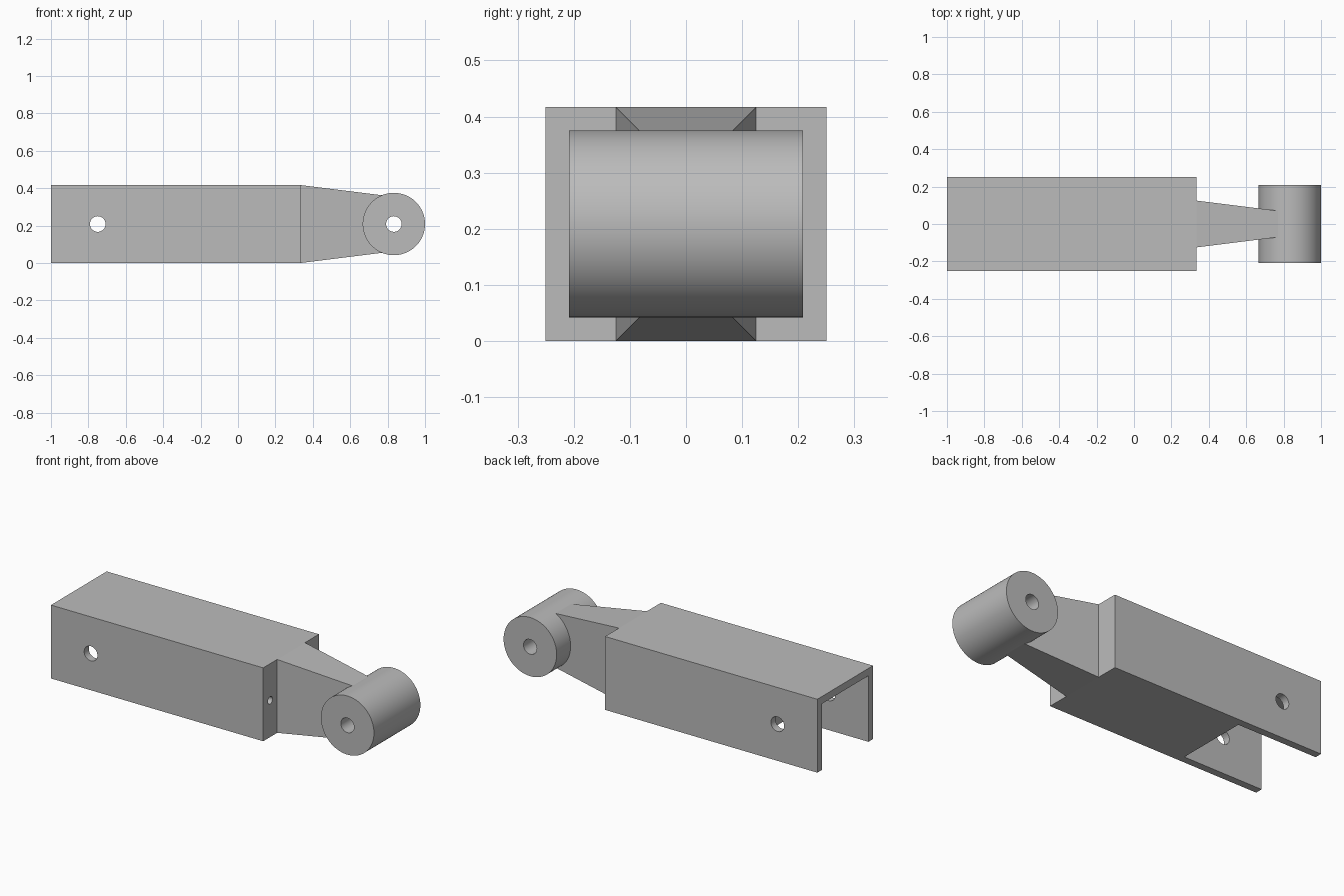
import bpy, bmesh
from math import pi, radians
from mathutils import Matrix

cube = bpy.data.objects.get("Cube")
if cube:
    bpy.data.objects.remove(cube, do_unlink=True)

U = 1 / 24            # design unit
MID = 5 * U           # height of the pivot axis

grey = bpy.data.materials.new("plain grey")
grey.use_nodes = True
grey.diffuse_color = (0.5, 0.5, 0.5, 1)
grey.node_tree.nodes["Principled BSDF"].inputs["Base Color"].default_value = (0.5, 0.5, 0.5, 1)


def finish(name, bm):
    mesh = bpy.data.meshes.new(name)
    bm.to_mesh(mesh)
    bm.free()
    mesh.materials.append(grey)
    obj = bpy.data.objects.new(name, mesh)
    bpy.context.collection.objects.link(obj)
    return obj


def box(name, x0, x1, half_y, z0, z1):
    bm = bmesh.new()
    bmesh.ops.create_cube(bm, size=1)
    bmesh.ops.scale(bm, verts=bm.verts, vec=(x1 - x0, 2 * half_y, z1 - z0))
    bmesh.ops.translate(bm, verts=bm.verts, vec=((x0 + x1) / 2, 0, (z0 + z1) / 2))
    return finish(name, bm)


def cylinder(name, center, radius, length, axis, sides=64):
    bm = bmesh.new()
    bmesh.ops.create_cone(bm, cap_ends=True, segments=sides, radius1=radius,
                          radius2=radius, depth=length)
    turn = Matrix.Rotation(pi / 2, 4, "X" if axis == "Y" else "Y")
    bmesh.ops.transform(bm, verts=bm.verts, matrix=Matrix.Translation(center) @ turn)
    return finish(name, bm)


def activate(obj):
    bpy.ops.object.select_all(action="DESELECT")
    obj.select_set(True)
    bpy.context.view_layer.objects.active = obj


def cut(obj, cutter):
    cutter.hide_render = True
    mod = obj.modifiers.new("cut", "BOOLEAN")
    mod.operation = "DIFFERENCE"
    mod.solver = "EXACT"
    mod.object = cutter
    activate(obj)
    bpy.ops.object.modifier_apply(modifier=mod.name)
    bpy.data.objects.remove(cutter, do_unlink=True)


# Main block: fork slot open to the end and underside, pivot hole, small bore
body = box("link_body", -1, 8 * U, 6 * U, 0, 10 * U)
cut(body, box("slot_cutter", -1.1, -0.5, MID, -0.1, 9 * U))
cut(body, cylinder("pivot_cutter", (-0.75, 0, MID), U, 1, "Y", 48))
cut(body, cylinder("bore_cutter", (0, -4.5 * U, MID), U / 2, 1.2, "X", 32))

# Tapered neck, its tip buried in the knuckle
tip = 0.775
neck = box("tapered_neck", 8 * U, tip, 3 * U, 0, 10 * U)
shrink = (tip - 8 * U) / 8
for v in neck.data.vertices:
    if v.co.x > 0.5:
        v.co.y -= shrink if v.co.y > 0 else -shrink
        v.co.z -= shrink if v.co.z > MID else -shrink

# Knuckle barrel with its pin hole
knuckle = cylinder("knuckle_barrel", (20 * U, 0, MID), 4 * U, 10 * U, "Y", 96)
cut(knuckle, cylinder("pin_cutter", (20 * U, 0, MID), U, 1, "Y", 48))

for part in (body, neck, knuckle):
    activate(part)
    bpy.ops.object.shade_smooth_by_angle(angle=radians(30))
